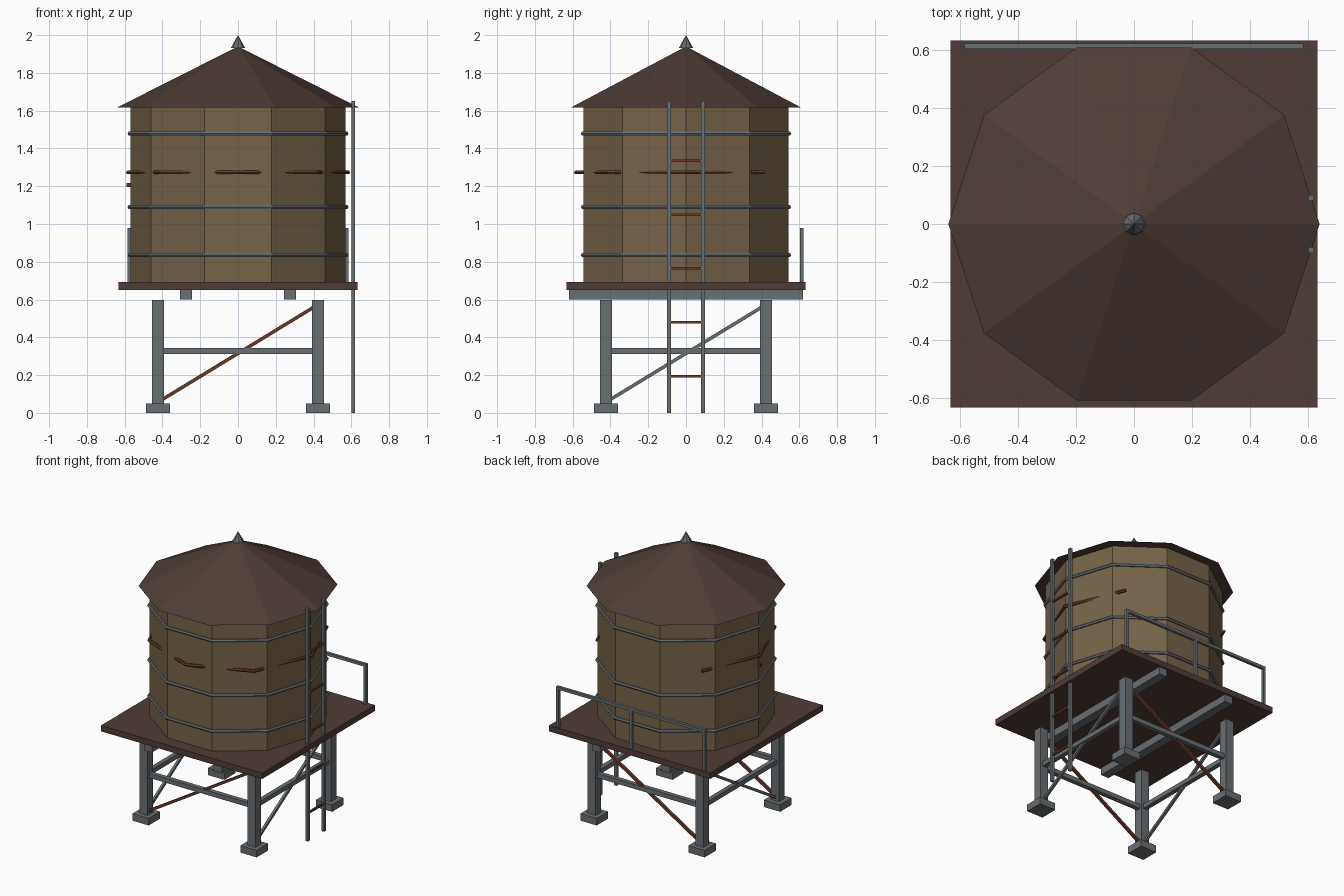
import bpy, bmesh
from math import sin, cos, pi, radians
from mathutils import Vector

cube = bpy.data.objects.get("Cube")
if cube:
    bpy.data.objects.remove(cube, do_unlink=True)


def material(name, rgb):
    m = bpy.data.materials.new(name)
    m.use_nodes = True
    m.diffuse_color = (*rgb, 1)
    m.node_tree.nodes["Principled BSDF"].inputs["Base Color"].default_value = (*rgb, 1)
    return m


WOOD = material("tank wood", (0.18, 0.125, 0.066))
DARK = material("dark brown wood", (0.078, 0.046, 0.037))
STEEL = material("grey steel", (0.14, 0.156, 0.165))
RUST = material("rust", (0.14, 0.042, 0.022))


def finish(name, bm, mat):
    bmesh.ops.recalc_face_normals(bm, faces=bm.faces)
    mesh = bpy.data.meshes.new(name)
    bm.to_mesh(mesh)
    bm.free()
    mesh.materials.append(mat)
    ob = bpy.data.objects.new(name, mesh)
    bpy.context.collection.objects.link(ob)
    return ob


def box(name, centre, size, mat):
    bm = bmesh.new()
    bmesh.ops.create_cube(bm, size=1)
    bmesh.ops.scale(bm, vec=size, verts=bm.verts)
    bmesh.ops.translate(bm, vec=centre, verts=bm.verts)
    return finish(name, bm, mat)


def rod(name, start, end, width, mat):
    """Square bar between two points."""
    a, b = Vector(start), Vector(end)
    ob = box(name, (0, 0, 0), (width, width, (b - a).length), mat)
    ob.location = (a + b) / 2
    ob.rotation_euler = (b - a).to_track_quat('Z', 'Y').to_euler()
    return ob


def cone(name, sides, r1, r2, z1, z2, mat):
    """Upright cone or prism with a corner on the x axis."""
    bm = bmesh.new()
    rings = []
    for r, z in ((r1, z1), (r2, z2)):
        n = sides if r else 1
        rings.append([bm.verts.new((r * cos(2 * pi * i / sides), r * sin(2 * pi * i / sides), z))
                      for i in range(n)])
    low, high = rings
    bm.faces.new(low)
    if r2:
        bm.faces.new(high)
    for i in range(sides):
        j = (i + 1) % sides
        bm.faces.new((low[i], low[j], high[j], high[i]) if r2 else (low[i], low[j], high[0]))
    return finish(name, bm, mat)


def hoop(name, radius, tube, z, segments, start, sweep, mat):
    """Faceted tube bent round the tank, closed when the sweep is a full turn."""
    bm = bmesh.new()
    closed = sweep == 360
    k = 6
    loops = []
    for i in range(segments + (not closed)):
        a = radians(start + sweep * i / segments)
        loops.append([bm.verts.new(((radius + tube * cos(t)) * cos(a),
                                    (radius + tube * cos(t)) * sin(a),
                                    z + tube * sin(t)))
                      for t in (2 * pi * j / k for j in range(k))])
    for i in range(segments):
        p, q = loops[i], loops[(i + 1) % len(loops)]
        for j in range(k):
            bm.faces.new((p[j], q[j], q[(j + 1) % k], p[(j + 1) % k]))
    if not closed:
        bm.faces.new(loops[0])
        bm.faces.new(loops[-1])
    return finish(name, bm, mat)


# Tank, roof and finial
cone("tank", 10, 0.57, 0.57, 0.69, 1.62, WOOD)
cone("roof", 10, 0.64, 0, 1.617, 1.94, DARK)
cone("roof_finial", 8, 0.038, 0, 1.932, 2.0, STEEL)

# Steel hoops, and a broken rusty one that sinks into the tank between its corners
for i, z in enumerate((0.835, 1.09, 1.478)):
    hoop(f"tank_hoop_{i + 1}", 0.573, 0.012, z, 10, 0, 360, STEEL)
hoop("broken_rusty_hoop", 0.582, 0.011, 1.273, 6, 135, 270, RUST)
box("rust_chip", (-0.58, 0, 1.207), (0.022, 0.02, 0.022), RUST)

# Platform and its beams
box("platform", (0, 0, 0.672), (1.266, 1.266, 0.042), DARK)
for x, side in ((-0.275, "right"), (0.275, "left")):
    box(f"platform_beam_{side}", (x, 0, 0.625), (0.063, 1.24, 0.052), STEEL)

# Legs and feet
LEG = 0.424
for x, side in ((-LEG, "right"), (LEG, "left")):
    for y, end in ((-LEG, "front"), (LEG, "back")):
        box(f"{end}_{side}_leg", (x, y, 0.32), (0.063, 0.063, 0.555), STEEL)
        box(f"{end}_{side}_foot", (x, y, 0.025), (0.128, 0.128, 0.05), STEEL)

# Level and slanted braces on all four sides
for s, end, side in ((-LEG, "front", "right"), (LEG, "back", "left")):
    box(f"{end}_level_brace", (0, s, 0.328), (2 * LEG, 0.032, 0.032), STEEL)
    box(f"{side}_level_brace", (s, 0, 0.328), (0.032, 2 * LEG, 0.032), STEEL)
    rod(f"{end}_slanted_brace", (-0.41, s, 0.065), (0.41, s, 0.565), 0.018, RUST)
    rod(f"{side}_slanted_brace", (s, -0.41, 0.065), (s, 0.41, 0.565), 0.018, STEEL)

# Ladder
for y, end in ((-0.09, "front"), (0.09, "back")):
    box(f"ladder_rail_{end}", (0.61, y, 0.825), (0.02, 0.02, 1.65), STEEL)
for i in range(5):
    box(f"ladder_rung_{i + 1}", (0.61, 0, 0.195 + 0.285 * i), (0.013, 0.18, 0.013), RUST)

# Back railing
for x, side in ((-0.574, "right"), (0, "middle"), (0.574, "left")):
    box(f"railing_post_{side}", (x, 0.613, 0.83), (0.02, 0.02, 0.28), STEEL)
box("railing_top", (0, 0.613, 0.97), (1.168, 0.02, 0.02), STEEL)
